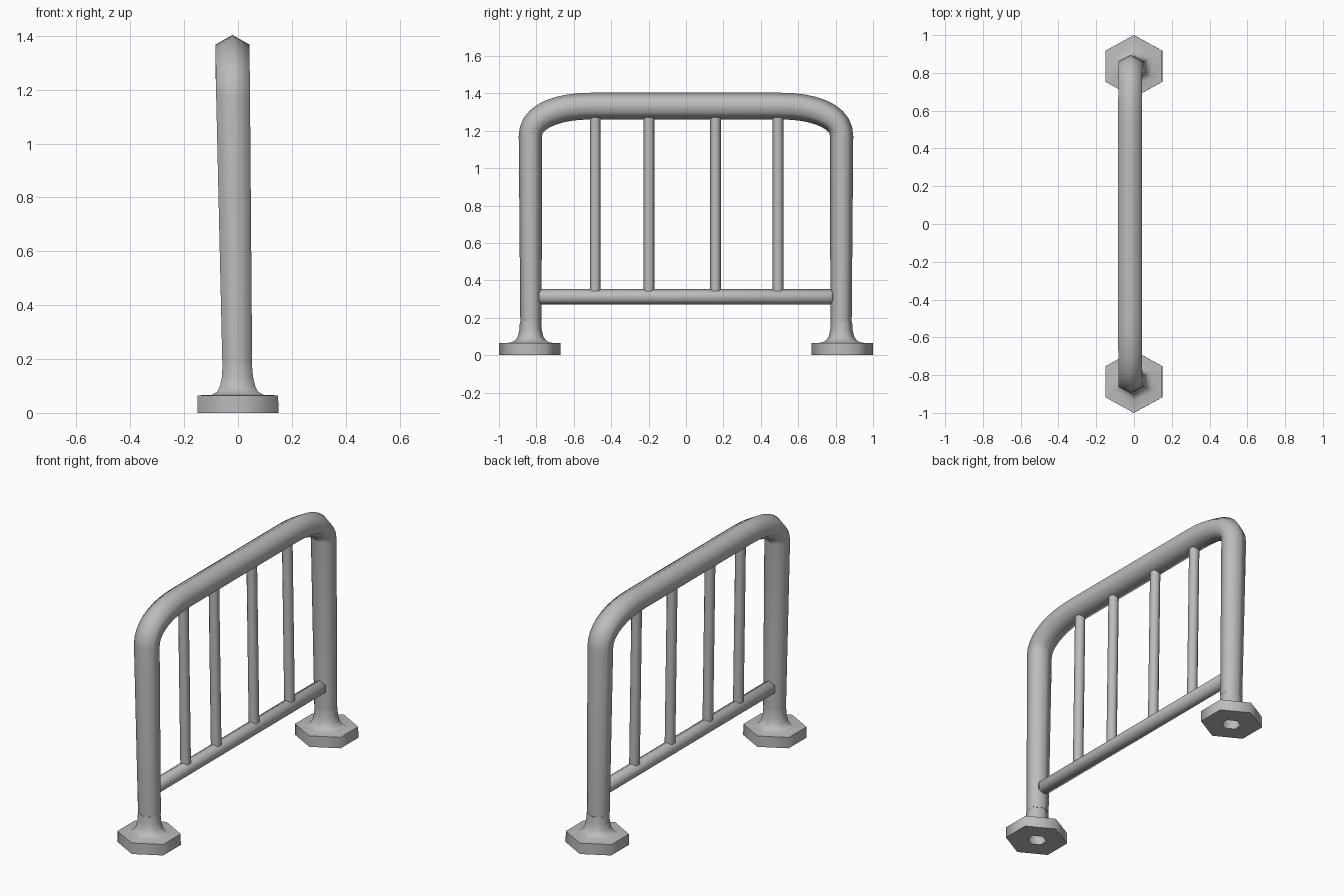
import bpy, bmesh, math
from mathutils import Vector

cube = bpy.data.objects.get("Cube")
if cube:
    bpy.data.objects.remove(cube)

# Single painted metal colour
metal = bpy.data.materials.new("grey_metal")
metal.use_nodes = True
GREY = (0.5, 0.5, 0.5, 1)
metal.diffuse_color = GREY
metal.node_tree.nodes["Principled BSDF"].inputs["Base Color"].default_value = GREY

SIDES = 6


def lean(z):
    """Sideways lean of the railing at a given height."""
    return -0.0155 * z


def hex_ring(bm, center, normal, half_x, radius):
    """Hexagon with flats facing x and corners along the normal."""
    verts = []
    for i in range(SIDES):
        a = math.tau * i / SIDES
        offset = normal * (math.cos(a) * radius)
        offset.x += math.sin(a) / math.sin(math.pi / 3) * half_x
        verts.append(bm.verts.new(center + offset))
    return verts


def hex_sweep(name, rings):
    """Skin a list of (center, normal, half_x, radius) and close both ends."""
    bm = bmesh.new()
    loops = [hex_ring(bm, *r) for r in rings]
    for a, b in zip(loops, loops[1:]):
        for i in range(SIDES):
            j = (i + 1) % SIDES
            bm.faces.new((a[i], a[j], b[j], b[i]))
    bm.faces.new(loops[0])
    bm.faces.new(loops[-1])
    bmesh.ops.recalc_face_normals(bm, faces=bm.faces)
    mesh = bpy.data.meshes.new(name)
    bm.to_mesh(mesh)
    bm.free()
    obj = bpy.data.objects.new(name, mesh)
    bpy.context.collection.objects.link(obj)
    mesh.materials.append(metal)
    bpy.ops.object.select_all(action='DESELECT')
    obj.select_set(True)
    bpy.context.view_layer.objects.active = obj
    bpy.ops.object.shade_smooth_by_angle(angle=math.radians(65))
    return obj


Y = Vector((0, 1, 0))

# Foot profile: socket under the plate, hexagonal plate, flare into the leg
FOOT = [(0.05, 0.10), (0.05, 0), (0.165, 0), (0.165, 0.065), (0.105, 0.067),
        (0.082, 0.08), (0.068, 0.1), (0.06, 0.135), (0.057, 0.18)]
for side, label in ((-1, "front"), (1, "back")):
    rings = [(Vector((lean(z), side * (0.835 if r > 0.15 else 0.831), z)),
              Y, r * (0.91 if r > 0.08 else 0.96), r) for r, z in FOOT]
    hex_sweep(label + "_foot", rings)

# Hoop: two legs and the top bar joined by rounded corners
half = [(0.829, 0.18), (0.832, 1.17)]
STEPS = 9
for i in range(1, STEPS + 1):
    t = math.pi / 2 * i / STEPS
    half.append((0.5 + 0.332 * math.cos(t) ** 0.9, 1.17 + 0.162 * math.sin(t) ** 0.9))
path = [(-y, z) for y, z in half] + [(y, z) for y, z in reversed(half)]

hoop = []
for i, (y, z) in enumerate(path):
    y0, z0 = path[max(i - 1, 0)]
    y1, z1 = path[min(i + 1, len(path) - 1)]
    tangent = Vector((0, y1 - y0, z1 - z0)).normalized()
    if z < 1.18:
        tangent = Vector((0, 0, -1 if y > 0 else 1))
    normal = Vector((0, -tangent.z, tangent.y))
    grow = min(z / 1.2, 1)
    radius = 0.056 + 0.0065 * grow + 0.009 * abs(normal.z) ** 2
    hoop.append((Vector((lean(z), y, z)), normal, 0.054 + 0.009 * grow, radius))
hex_sweep("hoop", hoop)

# Lower rail with slightly chamfered ends
Z = Vector((0, 0, 1))
RAIL_Z = 0.312
hex_sweep("lower_rail", [(Vector((lean(RAIL_Z), y, RAIL_Z)), Z, 0.88 * r, r)
                         for y, r in ((-0.785, 0.035), (-0.775, 0.042),
                                      (0.775, 0.042), (0.785, 0.035))])

# Upright bars between the rail and the top bar
for n, y in enumerate((-0.485, -0.198, 0.158, 0.492), 1):
    hex_sweep("upright_bar_%d" % n,
              [(Vector((lean(z), y, z)), Y, 0.025, 0.029) for z in (0.343, 1.272)])
